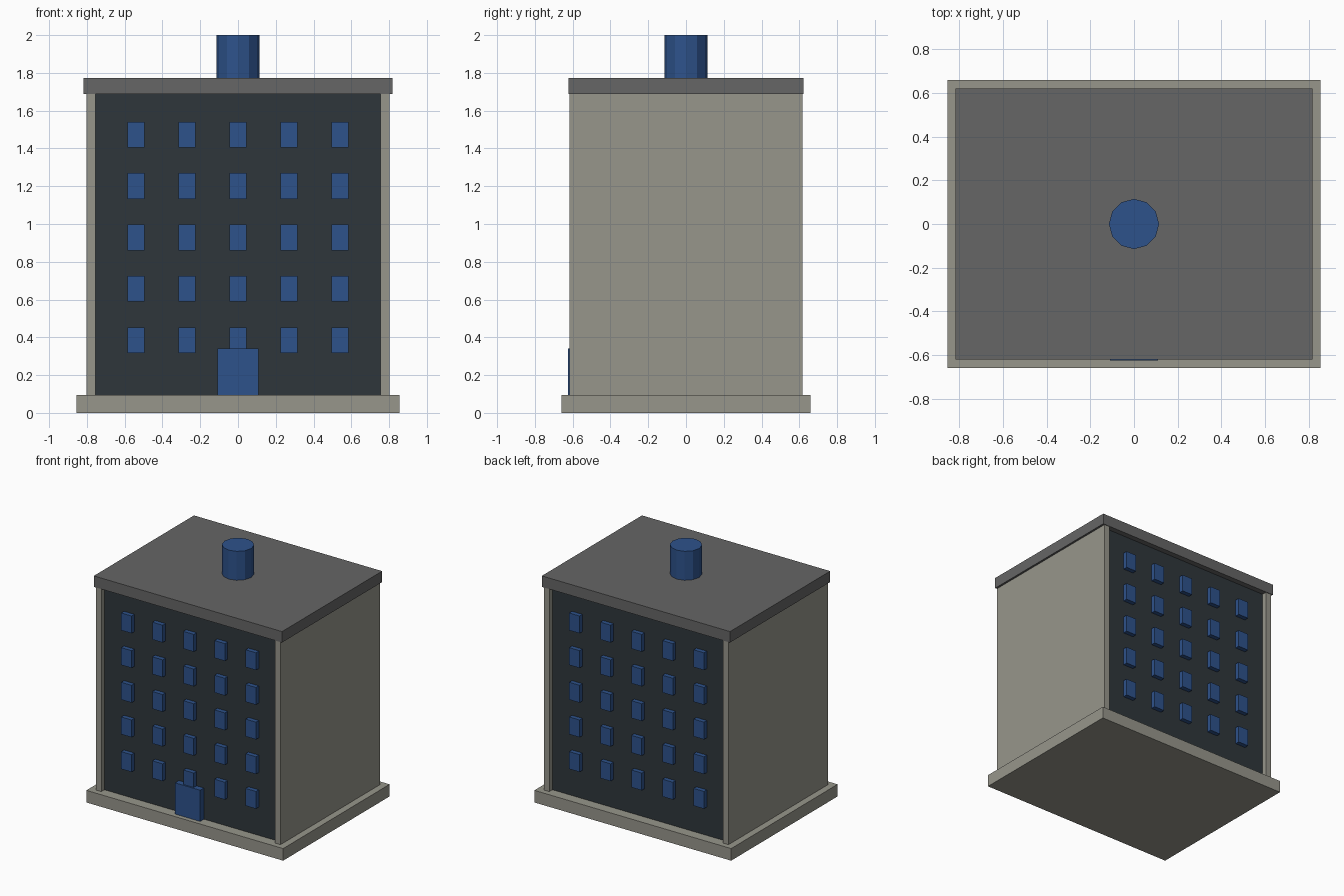
import bpy
from math import pi

default = bpy.data.objects.get("Cube")
if default:
    bpy.data.objects.remove(default, do_unlink=True)


def material(name, rgb):
    mat = bpy.data.materials.new(name)
    mat.use_nodes = True
    mat.diffuse_color = (*rgb, 1)
    mat.node_tree.nodes["Principled BSDF"].inputs["Base Color"].default_value = (*rgb, 1)
    return mat


STONE = material("warm_grey_stone", (0.31, 0.305, 0.26))
ROOF = material("roof_grey", (0.133, 0.133, 0.133))
FACADE = material("dark_slate", (0.028, 0.037, 0.044))
BLUE = material("window_blue", (0.027, 0.085, 0.26))


def box(name, low, high, mat):
    """Box between two opposite corners."""
    center = [(a + b) / 2 for a, b in zip(low, high)]
    bpy.ops.mesh.primitive_cube_add(size=1, location=center)
    obj = bpy.context.object
    obj.name = name
    for v in obj.data.vertices:
        v.co = [c * (b - a) for c, a, b in zip(v.co, low, high)]
    obj.data.materials.append(mat)
    return obj


def slab(name, half_x, half_y, bottom, top, mat):
    return box(name, (-half_x, -half_y, bottom), (half_x, half_y, top), mat)


BASE_TOP, ROOF_BOTTOM, ROOF_TOP = 0.095, 1.687, 1.773
FACADE_Y, WALL_Y = 0.578, 0.617

# Plinth, recessed core and roof
slab("plinth", 0.854, 0.66, 0, BASE_TOP, STONE)
slab("facade_core", 0.755, FACADE_Y, BASE_TOP, ROOF_BOTTOM, FACADE)
slab("roof", 0.817, 0.621, ROOF_BOTTOM, ROOF_TOP, ROOF)

# Side walls standing proud of the facades
box("left_wall", (0.755, -WALL_Y, BASE_TOP), (0.801, WALL_Y, ROOF_BOTTOM), STONE)
box("right_wall", (-0.801, -WALL_Y, BASE_TOP), (-0.755, WALL_Y, ROOF_BOTTOM), STONE)

# Window grid on front and back
for side, sign in (("front", -1), ("back", 1)):
    for row in range(5):
        for col in range(5):
            x, z = (col - 2) * 0.27, 0.385 + row * 0.272
            ys = sorted((sign * (FACADE_Y - 0.01), sign * 0.613))
            box(f"{side}_window_{row + 1}_{col + 1}",
                (x - 0.045, ys[0], z - 0.068), (x + 0.045, ys[1], z + 0.068), BLUE)

# Entrance door
box("door", (-0.109, -0.625, BASE_TOP), (0.109, -FACADE_Y + 0.01, 0.34), BLUE)

# Rooftop tank
bpy.ops.mesh.primitive_cylinder_add(vertices=12, radius=0.115, depth=2 - ROOF_TOP,
                                    location=(0, 0, (2 + ROOF_TOP) / 2),
                                    rotation=(0, 0, pi / 2))
tank = bpy.context.object
tank.name = "roof_tank"
tank.data.materials.append(BLUE)
